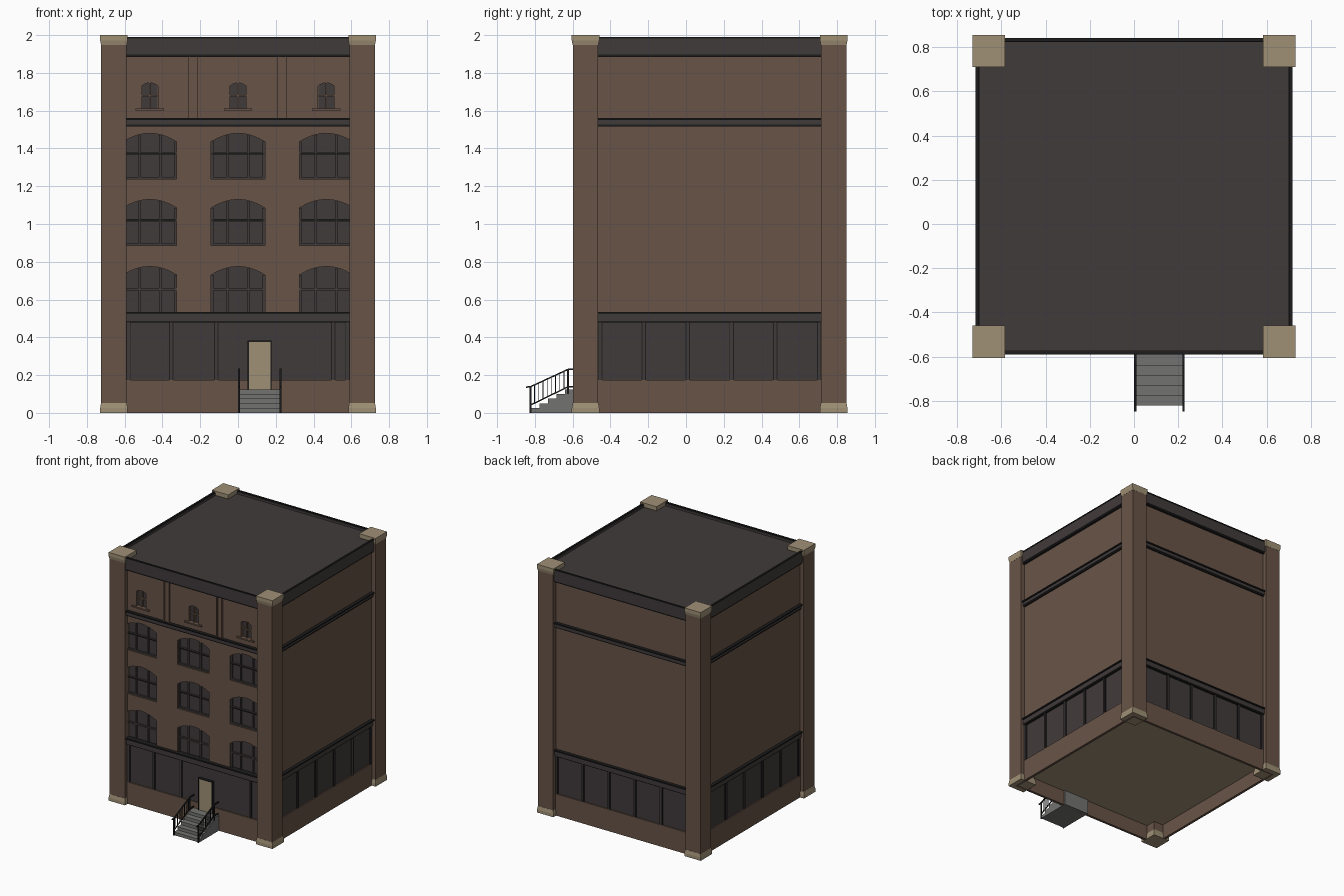
import bpy, bmesh, math
from mathutils import Vector

if "Cube" in bpy.data.objects:
    bpy.data.objects.remove(bpy.data.objects["Cube"])

CY = 0.125                      # centre of the building in y

def mat(name, c):
    m = bpy.data.materials.new(name)
    m.diffuse_color = (*c, 1)
    m.use_nodes = True
    m.node_tree.nodes["Principled BSDF"].inputs["Base Color"].default_value = m.diffuse_color
    return m

BROWN = mat("brown_brick", (0.138, 0.088, 0.062))
BEIGE = mat("beige_stone", (0.35, 0.28, 0.18))
DARK = mat("charcoal", (0.053, 0.043, 0.044))
BLACK = mat("black_trim", (0.0125, 0.012, 0.012))
GREY = mat("grey_concrete", (0.17, 0.17, 0.165))

def finish(name, bm, m):
    bmesh.ops.recalc_face_normals(bm, faces=bm.faces)
    me = bpy.data.meshes.new(name)
    bm.to_mesh(me)
    bm.free()
    me.materials.append(m)
    ob = bpy.data.objects.new(name, me)
    bpy.context.collection.objects.link(ob)
    return ob

def add_box(bm, x0, x1, y0, y1, z0, z1):
    vs = bmesh.ops.create_cube(bm, size=1)["verts"]
    for v in vs:
        v.co = ((x0 + x1) / 2 + v.co.x * (x1 - x0), (y0 + y1) / 2 + v.co.y * (y1 - y0),
                (z0 + z1) / 2 + v.co.z * (z1 - z0))

def boxes(name, m, items):
    bm = bmesh.new()
    for b in items:
        add_box(bm, *b)
    return finish(name, bm, m)

def slab(name, a, z0, z1, m):
    return boxes(name, m, [(-a, a, CY - a, CY + a, z0, z1)])

def ring(name, a, t, z0, z1, m):
    """Square band running round all four sides."""
    bm = bmesh.new()
    loops = [[bm.verts.new((sx * h, CY + sy * h, z)) for sx, sy in ((-1, -1), (1, -1), (1, 1), (-1, 1))]
             for h, z in ((a, z0), (a, z1), (a - t, z1), (a - t, z0))]
    for k in range(4):
        for i in range(4):
            j, n = (i + 1) % 4, (k + 1) % 4
            bm.faces.new((loops[k][i], loops[k][j], loops[n][j], loops[n][i]))
    return finish(name, bm, m)

def prism(bm, pts, axis, d0, d1):
    """Extrude a 2D outline along x or y."""
    mk = (lambda p, d: (p[0], d, p[1])) if axis == "y" else (lambda p, d: (d, p[0], p[1]))
    a = [bm.verts.new(mk(p, d0)) for p in pts]
    b = [bm.verts.new(mk(p, d1)) for p in pts]
    bm.faces.new(a)
    bm.faces.new(b[::-1])
    for i in range(len(pts)):
        j = (i + 1) % len(pts)
        bm.faces.new((a[i], b[i], b[j], a[j]))

def arch(x, w, z0, z1, rise, n=8):
    pts = [(x - w / 2, z0), (x + w / 2, z0)]
    for i in range(n + 1):
        u = 1 - 2 * i / n
        pts.append((x + u * w / 2, z1 - rise * u * u))
    return pts

# --- core, floor and roof ---
slab("core", 0.664, 0.126, 1.95, BROWN)
slab("floor", 0.676, 0.12, 0.126, BEIGE)
slab("roof", 0.702, 1.955, 1.965, DARK)

# --- wall bands ---
ring("base_wall", 0.695, 0.02, 0.0, 0.175, BROWN)
ring("panel_wall", 0.685, 0.022, 0.175, 0.49, DARK)
wall = ring("brick_wall", 0.69, 0.026, 0.5, 1.9, BROWN)
for nm, a, z0, z1, m in (
        ("lower_ledge_foot", 0.70, 0.478, 0.487, BLACK), ("lower_ledge", 0.705, 0.487, 0.525, DARK),
        ("lower_ledge_cap", 0.715, 0.525, 0.535, BLACK),
        ("middle_ledge_foot", 0.70, 1.515, 1.526, BLACK), ("middle_ledge", 0.706, 1.526, 1.55, DARK),
        ("middle_ledge_cap", 0.715, 1.55, 1.56, BLACK),
        ("cornice_foot", 0.708, 1.885, 1.897, BLACK), ("cornice", 0.712, 1.897, 1.983, DARK),
        ("cornice_lip", 0.716, 1.983, 1.991, BLACK)):
    ring(nm, a, 0.015 if z0 > 1.89 else a - 0.66, z0, z1, m)

# --- window openings cut in the front wall ---
WX = (-0.467, 0.0, 0.467)
ROWS = ((0.52, 0.775), (0.885, 1.13), (1.238, 1.48))
FY = CY - 0.69
cut = bmesh.new()
for x in WX:
    for z0, z1 in ROWS:
        prism(cut, arch(x, 0.285, z0, z1, 0.045), "y", FY - 0.05, FY + 0.0255)
    prism(cut, arch(x, 0.085, 1.612, 1.747, 0.016), "y", FY - 0.05, FY + 0.0255)
cutter = finish("window_cutter", cut, BROWN)
cutter.hide_render = True
mod = wall.modifiers.new("windows", "BOOLEAN")
mod.object, mod.operation, mod.solver = cutter, "DIFFERENCE", "EXACT"
bpy.context.view_layer.update()
wall.data = bpy.data.meshes.new_from_object(wall.evaluated_get(bpy.context.evaluated_depsgraph_get()))
wall.modifiers.clear()
bpy.data.objects.remove(cutter)

# --- glass and glazing bars ---
gl = bmesh.new()
frame, rail, muntin, sill = [], [], [], []
for x in WX:
    for k, (z0, z1) in enumerate(ROWS):
        prism(gl, arch(x, 0.284, z0, z1, 0.045), "y", FY + 0.02, FY + 0.0254)
        for dx in (-0.137, -0.055, 0.055, 0.137):
            h = z1 - 0.044 if abs(dx) > 0.1 else z1 - 0.01
            frame.append((x + dx - 0.006, x + dx + 0.006, FY + 0.008, FY + 0.022, z0, h))
        frame.append((x - 0.141, x + 0.141, FY + 0.008, FY + 0.022, z0, z0 + 0.012))
        zr = z0 + 0.135
        frame.append((x - 0.141, x + 0.141, FY + 0.007, FY + 0.022, zr - 0.006, zr + 0.006))
        if k:
            rail.append((x - 0.141, x + 0.141, FY + 0.005, FY + 0.021, zr - 0.005, zr + 0.004))
    prism(gl, arch(x, 0.084, 1.612, 1.747, 0.016), "y", FY + 0.02, FY + 0.0254)
    muntin.append((x - 0.005, x + 0.005, FY + 0.006, FY + 0.022, 1.612, 1.746))
    muntin.append((x - 0.042, x + 0.042, FY + 0.006, FY + 0.022, 1.674, 1.684))
    sill.append((x - 0.075, x + 0.075, FY - 0.014, FY + 0.005, 1.601, 1.612))
finish("window_glass", gl, DARK)
boxes("window_frames", DARK, frame)
boxes("window_rails", BLACK, rail)
boxes("attic_muntins", BROWN, muntin)
boxes("attic_sills", BROWN, sill)

# --- attic pilasters between the small windows ---
pil = []
for x in (-0.237, 0.234):
    pil.append((x - 0.026, x + 0.026, FY - 0.007, FY + 0.005, 1.55, 1.895))
    for s in (-1, 1):
        pil.append((x + s * 0.02 - 0.006, x + s * 0.02 + 0.006, FY - 0.014, FY, 1.55, 1.895))
boxes("attic_pilasters", BROWN, pil)

# --- posts between the ground floor panels, on each side ---
def posts(offsets, quarter, name):
    for part, w, d, m in (("edge", 0.012, 0.692, BLACK), ("face", 0.007, 0.697, DARK)):
        ob = boxes(name + "_" + part, m, [(o - w, o + w, -d, -0.68, 0.175, 0.485) for o in offsets])
        ob.rotation_euler.z = quarter * math.pi / 2
        ob.location.y = CY

SIDE = [-0.58 + 0.232 * i for i in range(6)]
posts([-0.58, -0.354, -0.116, 0.505, 0.58], 0, "front_posts")
for q, nm in ((1, "right_posts"), (2, "back_posts"), (3, "left_posts")):
    posts(SIDE, q, nm)

# --- corner pillars with flared caps and bases ---
def frustum(name, x, y, levels, m):
    bm = bmesh.new()
    lp = [[bm.verts.new((x + sx * h, y + sy * h, z)) for sx, sy in ((-1, -1), (1, -1), (1, 1), (-1, 1))]
          for h, z in levels]
    bm.faces.new(lp[0])
    bm.faces.new(lp[-1])
    for a, b in zip(lp, lp[1:]):
        for i in range(4):
            j = (i + 1) % 4
            bm.faces.new((a[i], a[j], b[j], b[i]))
    finish(name, bm, m)

for sx in (-1, 1):
    for sy in (-1, 1):
        x, y = sx * 0.657, CY + sy * 0.657
        frustum("corner_pillar", x, y, ((0.067, 0.02), (0.067, 1.98)), BROWN)
        frustum("pillar_base", x, y, ((0.073, 0), (0.073, 0.025), (0.068, 0.052)), BEIGE)
        frustum("pillar_cap", x, y, ((0.068, 1.948), (0.073, 1.972), (0.073, 2.0)), BEIGE)

# --- door ---
boxes("door", BEIGE, [(0.056, 0.172, -0.577, -0.555, 0.122, 0.377)])
boxes("door_frame", BLACK, [(0.051, 0.057, -0.582, -0.555, 0.122, 0.383),
                            (0.171, 0.177, -0.582, -0.555, 0.122, 0.383),
                            (0.051, 0.177, -0.582, -0.555, 0.376, 0.383)])

# --- front steps ---
pts = [(-0.54, 0.0), (-0.82, 0.0)]
for i in range(5):
    y = -0.82 + i * 0.045
    pts += [(y, 0.025 * (i + 1)), (y + 0.045 if i < 4 else -0.54, 0.025 * (i + 1))]
bm = bmesh.new()
prism(bm, pts, "x", 0.002, 0.228)
finish("front_steps", bm, GREY)

# --- stair railings ---
for sx in (0.006, 0.224):
    bm = bmesh.new()
    def sloped(w, *path):
        t = 0.004
        up = [(y, z + t) for y, z in path]
        dn = [(y, z - t) for y, z in reversed(path)]
        prism(bm, up + dn, "x", sx - w, sx + w)
    sloped(0.005, (-0.848, 0.136), (-0.822, 0.139), (-0.625, 0.23), (-0.57, 0.23))
    sloped(0.003, (-0.822, 0.042), (-0.625, 0.138), (-0.57, 0.138))
    add_box(bm, sx - 0.005, sx + 0.005, -0.829, -0.819, 0.0, 0.14)
    add_box(bm, sx - 0.005, sx + 0.005, -0.63, -0.62, 0.1, 0.232)
    for i in range(1, 9):
        y = -0.824 + i * 0.0222
        z = 0.042 + (y + 0.822) * 0.487
        add_box(bm, sx - 0.002, sx + 0.002, y - 0.002, y + 0.002, z, z + 0.095)
    finish("stair_railing", bm, BLACK)
